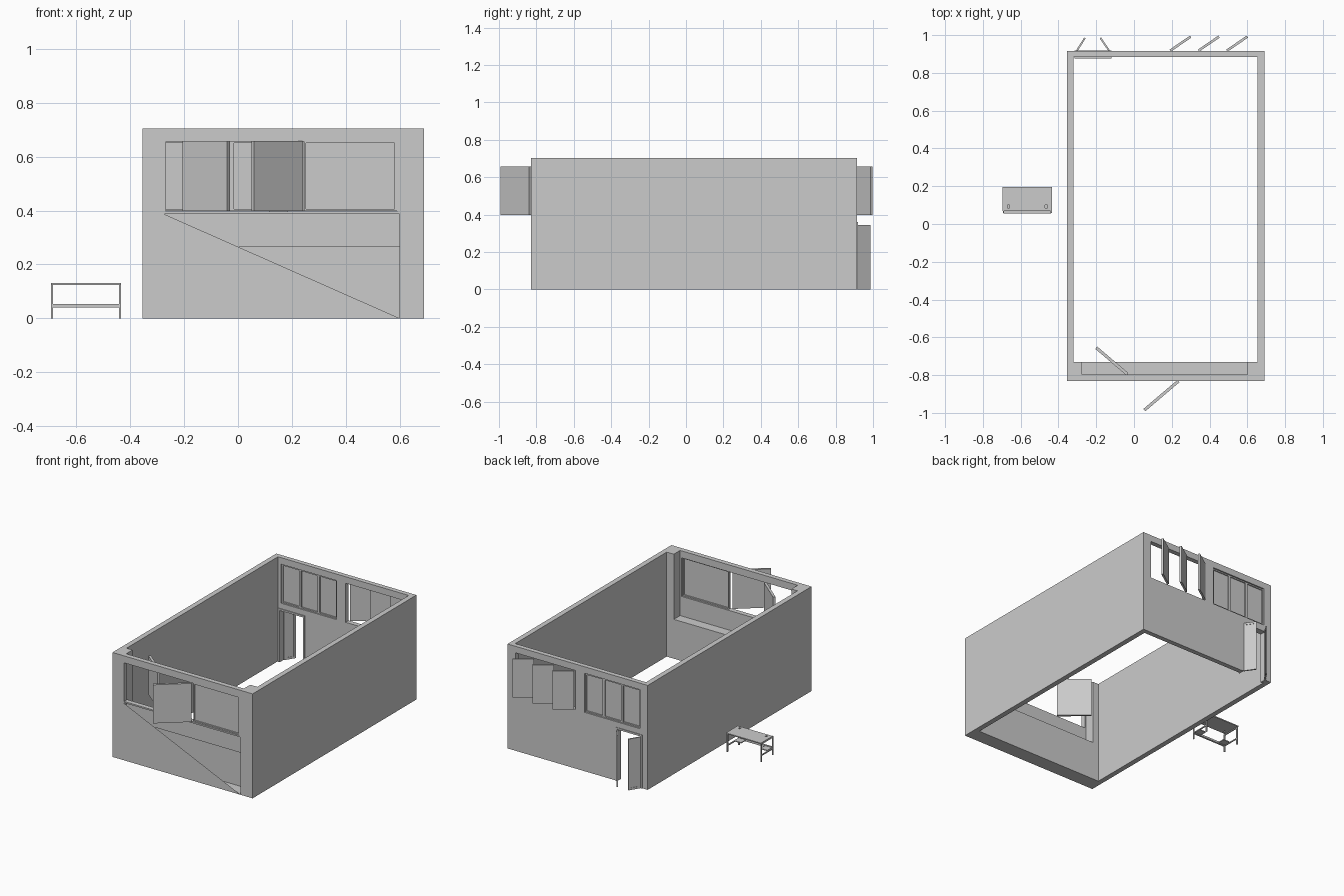
import bpy, bmesh, math
from mathutils import Vector

if "Cube" in bpy.data.objects:
    bpy.data.objects.remove(bpy.data.objects["Cube"])


def box(name, x0, x1, y0, y1, z0, z1):
    bm = bmesh.new()
    bmesh.ops.create_cube(bm, size=1)
    for v in bm.verts:
        v.co = ((x0 + x1) / 2 + v.co.x * (x1 - x0),
                (y0 + y1) / 2 + v.co.y * (y1 - y0),
                (z0 + z1) / 2 + v.co.z * (z1 - z0))
    me = bpy.data.meshes.new(name)
    bm.to_mesh(me)
    bm.free()
    ob = bpy.data.objects.new(name, me)
    bpy.context.collection.objects.link(ob)
    return ob


def cut(ob, *boxes):
    for b in boxes:
        c = box("cutter", *b)
        m = ob.modifiers.new("cut", 'BOOLEAN')
        m.operation, m.solver, m.object = 'DIFFERENCE', 'EXACT', c
        dg = bpy.context.evaluated_depsgraph_get()
        me = bpy.data.meshes.new_from_object(ob.evaluated_get(dg))
        ob.modifiers.clear()
        ob.data = me
        bpy.data.objects.remove(c)


def leaf(name, p, q, z0, z1, t, inset=0.0):
    """Upright panel running in plan from hinge p to free edge q."""
    d = Vector((q[0] - p[0], q[1] - p[1]))
    ob = box(name, 0, d.length, -t / 2, t / 2, z0, z1)
    if inset:
        for s in (-1, 1):
            y = sorted((s * t, s * t * 0.2))
            cut(ob, (inset, d.length - inset, y[0], y[1], z0 + inset, z1 - inset))
    ob.location = (p[0], p[1], 0)
    ob.rotation_euler.z = math.atan2(d.y, d.x)
    return ob


def glazed(name, x0, x1, y0, y1, n):
    """Closed window: thin frame bars with n glass panes."""
    z0, z1, b = 0.398, 0.658, 0.008
    f = box(name + "_frame", x0, x1, y0, y1, z0, z1)
    w = (x1 - x0) / n
    ym = (y0 + y1) / 2
    cut(f, *[(x0 + i * w + b, x0 + (i + 1) * w - b, y0 - .1, y1 + .1, z0 + b, z1 - b)
             for i in range(n)])
    for i in range(n):
        box(name + "_pane", x0 + i * w + b, x0 + (i + 1) * w - b,
            ym - .002, ym + .002, z0 + b, z1 - b)


# Room shell, open above and below, with window holes, a deep niche and a doorway
room = box("room_walls", -.355, .69, -.83, .915, 0, .704)
cut(room,
    (-.32, .655, -.73, .883, -.1, .8),
    (-.275, .602, -.797, -.7, .265, .8),
    (-.268, .59, -.9, -.76, .397, .657),
    (.185, .63, .85, 1, .397, .66),
    (-.297, .115, .85, 1, .397, .66),
    (-.303, -.127, .85, 1, -.1, .35))

# Triangular opening in the outer skin under the front window
bm = bmesh.new()
bm.from_mesh(room.data)


def skin():
    return [f for f in bm.faces if f.normal.y < -.9 and f.calc_center_median().y < -.82]


bmesh.ops.triangulate(bm, faces=skin())
diag = Vector((.387, 0, .875))
for co, no in ((Vector((.6, 0, 0)), diag), (Vector((.6, 0, 0)), Vector((1, 0, 0))),
               (Vector((0, 0, .387)), Vector((0, 0, 1)))):
    fs = skin()
    geom = fs + list({e for f in fs for e in f.edges}) + list({v for f in fs for v in f.verts})
    bmesh.ops.bisect_plane(bm, geom=geom, dist=1e-5, plane_co=co, plane_no=no)
gone = []
for f in skin():
    c = f.calc_center_median()
    if c.x < .6 and c.z < .387 and (c - Vector((.6, c.y, 0))).dot(diag) > 0:
        gone.append(f)
bmesh.ops.delete(bm, geom=gone, context='FACES_ONLY')
bm.to_mesh(room.data)
bm.free()

# Front window: one fixed pane and two swung leaves
glazed("front_fixed_window", .245, .59, -.826, -.806, 1)
leaf("front_inner_sash", (-.035, -.795), (-.2, -.655), .398, .658, .016)
leaf("front_outer_sash", (.235, -.832), (.055, -.985), .398, .658, .016)

# Back windows: three open sashes and three fixed panes
for i in range(3):
    x = .192 + .15 * i
    leaf("back_open_sash", (x, .918), (x + .108, .992), .398, .658, .013)
glazed("back_fixed_window", -.297, .115, .89, .908, 3)

# Door frame and double door leaves
frame = box("door_frame", -.315, -.12, .877, .919, 0, .36)
cut(frame, (-.303, -.13, .8, 1, -.1, .348))
leaf("door_leaf", (-.302, .918), (-.26, .985), 0, .345, .009, .014)
leaf("door_leaf", (-.132, .918), (-.178, .985), 0, .345, .009, .014)

# Desk: top, end frames, side shelves and front bar
top = box("desk_top", -.695, -.435, .07, .195, .124, .131)
cut(top, *[(x - .006, x + .006, .085, .1, .1, .2) for x in (-.665, -.465)])
box("desk_front_bar", -.69, -.44, .055, .068, .04, .053)
for x in (-.694, -.442):
    box("desk_front_leg", x, x + .007, .057, .066, 0, .126)
    box("desk_back_leg", x, x + .007, .18, .19, 0, .126)
    box("desk_side_rail", x, x + .007, .06, .186, .04, .047)
    box("desk_top_rail", x, x + .007, .057, .19, .118, .126)
for x in (-.687, -.492):
    box("desk_side_shelf", x, x + .05, .066, .115, .044, .05)
